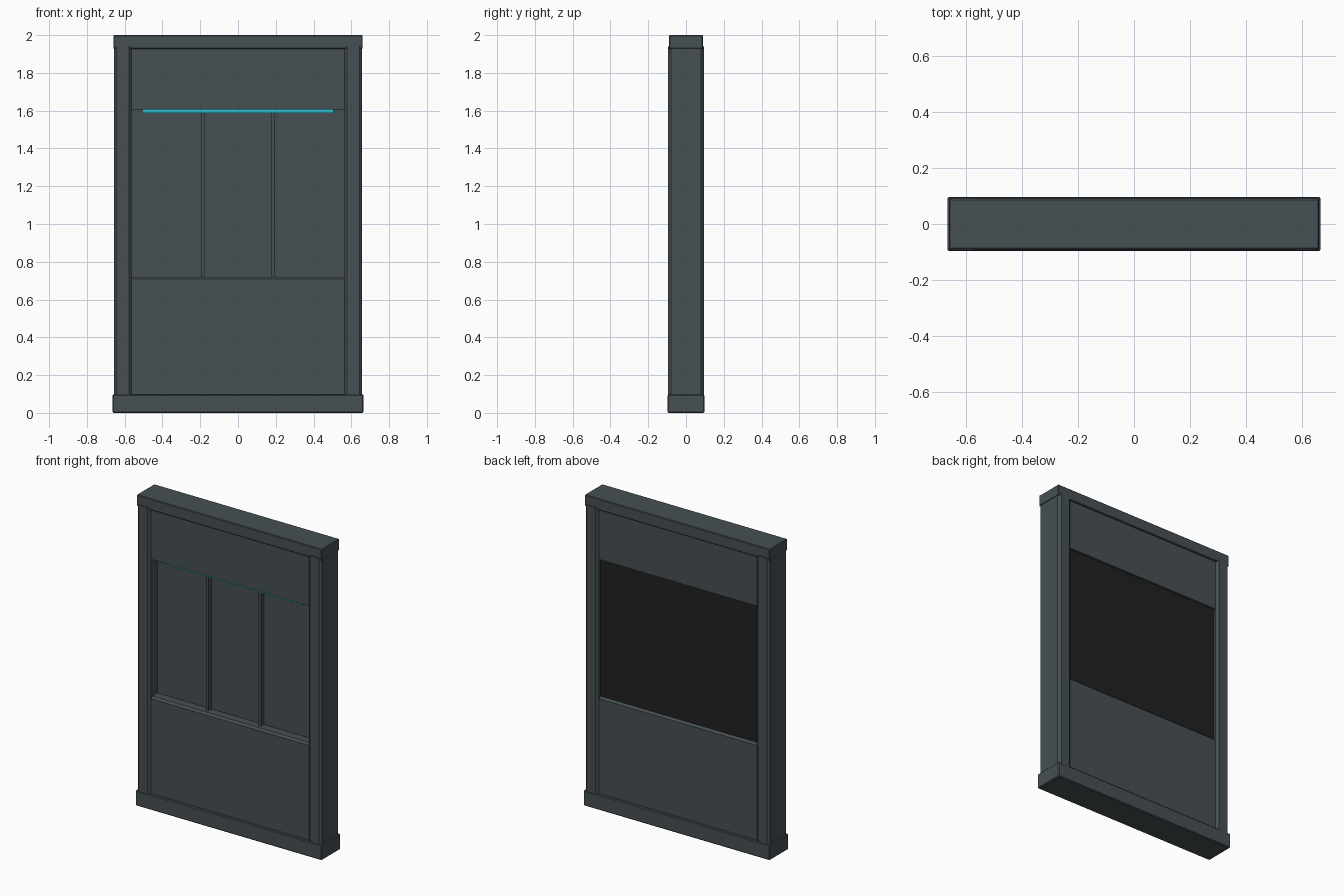
import bpy, bmesh

if "Cube" in bpy.data.objects:
    bpy.data.objects.remove(bpy.data.objects["Cube"])


def material(name, rgb):
    m = bpy.data.materials.new(name)
    m.diffuse_color = (*rgb, 1.0)
    m.use_nodes = True
    m.node_tree.nodes["Principled BSDF"].inputs["Base Color"].default_value = m.diffuse_color
    return m


SLATE = material("slate_metal", (0.061, 0.079, 0.088))
BLACK = material("black_backing", (0.015, 0.015, 0.015))
CYAN = material("cyan_light", (0.03, 0.55, 0.68))


def box(name, x, y, z, mat=SLATE, bevel=0.0, pick=None):
    """Box from (min, max) ranges; bevels the edges accepted by pick."""
    bm = bmesh.new()
    bmesh.ops.create_cube(bm, size=1.0)
    for v in bm.verts:
        v.co = [r[0] + (c + 0.5) * (r[1] - r[0]) for c, r in zip(v.co, (x, y, z))]
    if bevel:
        edges = [e for e in bm.edges if pick is None or pick(e)]
        bmesh.ops.bevel(bm, geom=edges, offset=bevel, segments=1,
                        profile=0.5, affect='EDGES')
    mesh = bpy.data.meshes.new(name)
    bm.to_mesh(mesh)
    bm.free()
    mesh.materials.append(mat)
    ob = bpy.data.objects.new(name, mesh)
    bpy.context.collection.objects.link(ob)
    return ob


def vertical(e):
    return abs(e.verts[0].co.z - e.verts[1].co.z) > 0.5


# Horizontal beams
box("bottom_beam", (-0.664, 0.664), (-0.097, 0.097), (0.0, 0.098), bevel=0.005)
box("top_beam", (-0.66, 0.66), (-0.09, 0.09), (1.927, 2.0), bevel=0.004)

# Chamfered side posts
for side, x in (("left", (-0.657, -0.563)), ("right", (0.563, 0.657))):
    box(side + "_post", x, (-0.095, 0.095), (0.08, 1.94), bevel=0.015, pick=vertical)

# Solid wall panels below and above the window
box("lower_panel", (-0.57, 0.57), (-0.08, 0.08), (0.07, 0.72), bevel=0.012,
    pick=lambda e: all(v.co.z > 0.7 for v in e.verts)
    and abs(e.verts[0].co.x - e.verts[1].co.x) > 0.5)
box("upper_panel", (-0.57, 0.57), (-0.08, 0.08), (1.605, 1.94))

# Window pane core with black backing at the rear
box("window_pane", (-0.57, 0.57), (-0.015, 0.06), (0.7, 1.62))
box("rear_backing", (-0.568, 0.568), (0.059, 0.066), (0.71, 1.61), BLACK)

# Window mullions
for side, cx in (("left", -0.187), ("right", 0.187)):
    box(side + "_mullion", (cx - 0.009, cx + 0.009), (-0.045, -0.01), (0.71, 1.61))

# Light strip under the upper panel
box("light_strip", (-0.505, 0.505), (-0.058, -0.042), (1.587, 1.606), CYAN)
